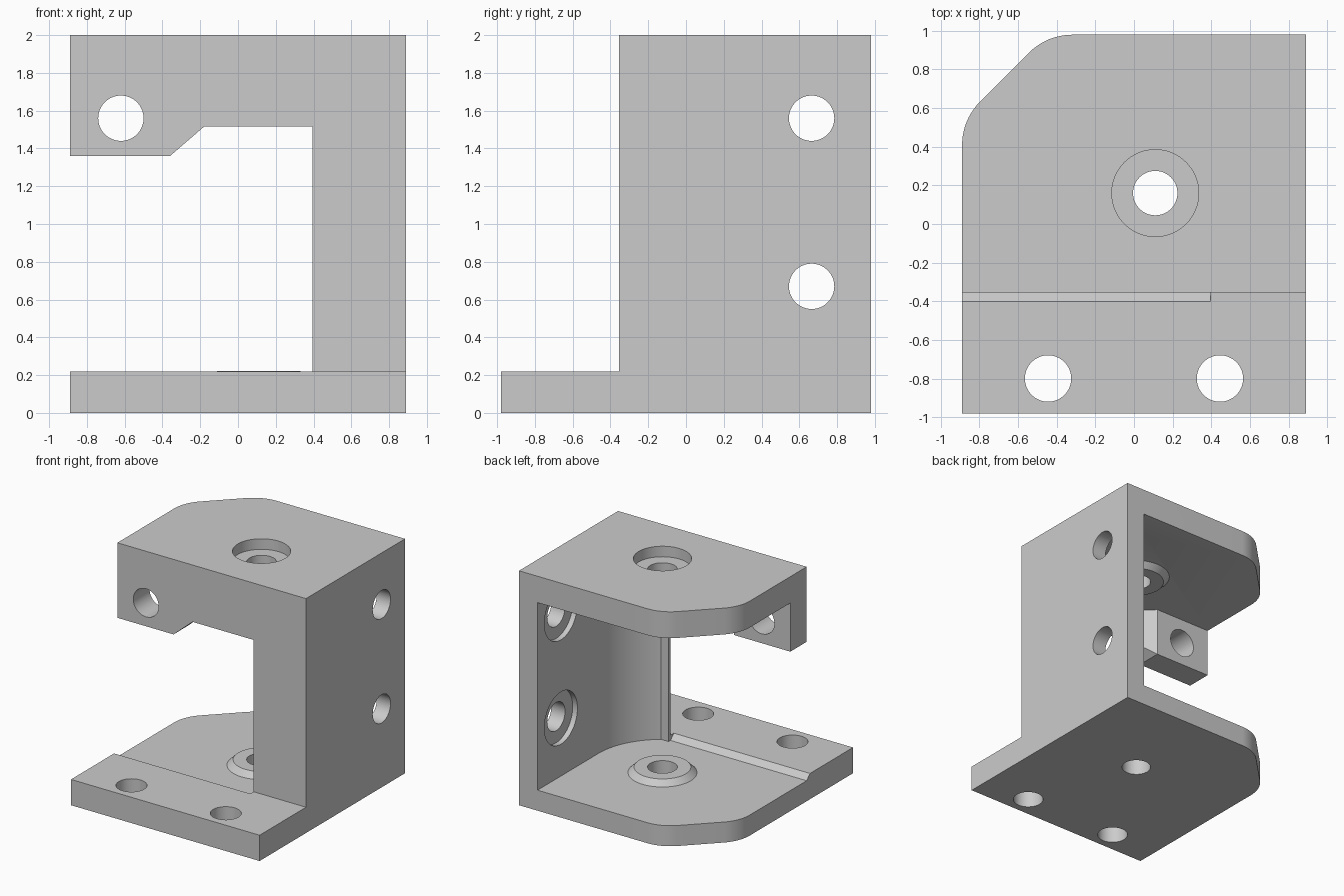
import bpy, bmesh, math
from mathutils import Vector

if "Cube" in bpy.data.objects:
    bpy.data.objects.remove(bpy.data.objects["Cube"], do_unlink=True)

grey = bpy.data.materials.new("plain grey")
grey.use_nodes = True
grey.diffuse_color = (0.6, 0.6, 0.6, 1)
grey.node_tree.nodes["Principled BSDF"].inputs["Base Color"].default_value = (0.6, 0.6, 0.6, 1)


def finish(name, bm):
    bmesh.ops.recalc_face_normals(bm, faces=bm.faces)
    mesh = bpy.data.meshes.new(name)
    bm.to_mesh(mesh)
    bm.free()
    mesh.materials.append(grey)
    obj = bpy.data.objects.new(name, mesh)
    bpy.context.collection.objects.link(obj)
    return obj


def prism(name, points, axis, start, end):
    """Extrude a 2D outline along an axis."""
    place = {"x": lambda u, v, w: (w, u, v),
             "y": lambda u, v, w: (u, w, v),
             "z": lambda u, v, w: (u, v, w)}[axis]
    bm = bmesh.new()
    low = [bm.verts.new(place(u, v, start)) for u, v in points]
    high = [bm.verts.new(place(u, v, end)) for u, v in points]
    bm.faces.new(low)
    bm.faces.new(high)
    for i in range(len(low)):
        j = (i + 1) % len(low)
        bm.faces.new((low[i], low[j], high[j], high[i]))
    return finish(name, bm)


def arc(cx, cy, r, a0, a1, steps):
    angles = [math.radians(a0 + (a1 - a0) * i / steps) for i in range(steps + 1)]
    return [(cx + r * math.cos(a), cy + r * math.sin(a)) for a in angles]


def disc(cx, cy, r):
    return arc(cx, cy, r, 0, 360, 64)[:-1]


def box(u0, u1, v0, v1):
    return [(u0, v0), (u1, v0), (u1, v1), (u0, v1)]


def cone(name, x, y, z0, z1, r0, r1):
    bm = bmesh.new()
    bmesh.ops.create_cone(bm, cap_ends=True, segments=64, radius1=r0, radius2=r1, depth=z1 - z0)
    bmesh.ops.translate(bm, verts=bm.verts, vec=Vector((x, y, (z0 + z1) / 2)))
    return finish(name, bm)


def combine(target, tool, operation):
    mod = target.modifiers.new(tool.name, "BOOLEAN")
    mod.operation, mod.object, mod.solver = operation, tool, "EXACT"
    bpy.context.view_layer.objects.active = target
    bpy.ops.object.modifier_apply(modifier=mod.name)
    bpy.data.objects.remove(tool, do_unlink=True)


W, D = 0.89, 0.98            # half width, half depth
FRONT, BACK = -0.355, -0.135  # front wall faces
FLOOR, CEIL = 0.175, 1.775
CX, CY = 0.11, 0.16          # pivot axis

# Outer block with one rounded, chamfered back corner
R = 0.315
outline = [(-W, -D), (W, -D), (W, D)]
outline += arc(-0.32, D - R, R, 90, 135, 10) + arc(-W + R, 0.41, R, 135, 180, 10)
bracket = prism("bracket", outline, "z", 0, 2)

# Space above the front mounting flange
combine(bracket, prism("front_clearance", box(-2, FRONT, 0.22, 3), "x", -2, 2), "DIFFERENCE")

# Inner space with a curved pocket behind the front wall
pocket_end = math.degrees(math.asin((-0.33 - CY) / 0.605))
inner = [(-2, BACK), (-0.36, BACK), (-0.165, -0.33)]
inner += arc(CX, CY, 0.605, pocket_end, 0, 24) + [(CX + 0.605, 2), (-2, 2)]
combine(bracket, prism("inner_space", inner, "z", FLOOR, CEIL), "DIFFERENCE")

# Window through the front wall, leaving a lug on one side
window = [(-2, FLOOR), (0.395, FLOOR), (0.395, 1.515), (-0.18, 1.515), (-0.36, 1.36), (-2, 1.36)]
combine(bracket, prism("window", window, "y", FRONT, 0), "DIFFERENCE")

# Sloped step from the flange down to the floor
step = [(-0.42, 0.24), (FRONT, FLOOR), (-0.3, FLOOR), (-0.3, 0.24)]
combine(bracket, prism("step", step, "x", -2, 0.395), "DIFFERENCE")

# Conical bosses on floor and ceiling
combine(bracket, cone("floor_boss", CX, CY, FLOOR - 0.02, 0.222, 0.287, 0.22), "UNION")
combine(bracket, cone("ceiling_boss", CX, CY, 1.728, CEIL + 0.02, 0.22, 0.287), "UNION")

# Holes and counterbores: centre, radius, axis, extent
holes = [
    (CX, CY, 0.115, "z", -1, 3),
    (CX, CY, 0.225, "z", 1.91, 3),
    (-0.445, -0.8, 0.12, "z", -1, 1),
    (0.445, -0.8, 0.12, "z", -1, 1),
    (-0.62, 1.56, 0.12, "y", -1, 0),
]
for z in (0.67, 1.56):
    holes += [(0.665, z, 0.12, "x", 0.5, 2), (0.665, z, 0.223, "x", 0.5, 0.76)]
for u, v, r, axis, start, end in holes:
    combine(bracket, prism("hole", disc(u, v, r), axis, start, end), "DIFFERENCE")

# Smooth the round surfaces and keep edges sharp
bpy.ops.object.select_all(action="DESELECT")
bracket.select_set(True)
bpy.context.view_layer.objects.active = bracket
bpy.ops.object.shade_smooth_by_angle(angle=math.radians(25))
